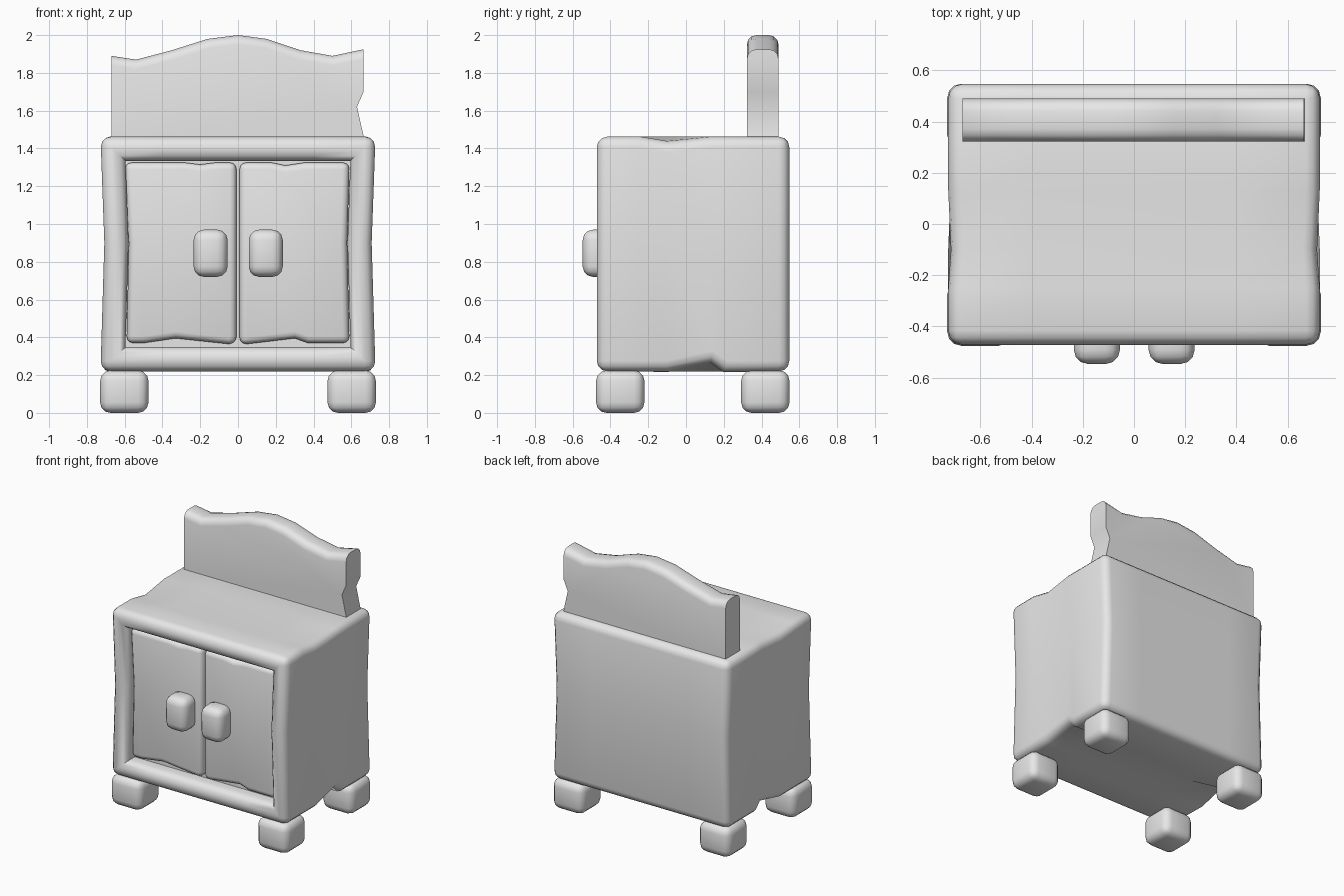
import bpy, bmesh, math
from mathutils import Vector

old = bpy.data.objects.get("Cube")
if old:
    bpy.data.objects.remove(old, do_unlink=True)

grey = bpy.data.materials.new("plain grey")
grey.use_nodes = True
COLOUR = (0.8, 0.8, 0.8, 1)
grey.diffuse_color = COLOUR
grey.node_tree.nodes["Principled BSDF"].inputs["Base Color"].default_value = COLOUR


def finish(bm, name):
    """Turn the mesh into a smooth-shaded grey object."""
    bmesh.ops.recalc_face_normals(bm, faces=bm.faces)
    mesh = bpy.data.meshes.new(name)
    bm.to_mesh(mesh)
    bm.free()
    mesh.materials.append(grey)
    obj = bpy.data.objects.new(name, mesh)
    bpy.context.collection.objects.link(obj)
    bpy.ops.object.select_all(action="DESELECT")
    obj.select_set(True)
    bpy.context.view_layer.objects.active = obj
    bpy.ops.object.shade_smooth_by_angle(angle=math.radians(45))
    return obj


def box(lo, hi):
    bm = bmesh.new()
    bmesh.ops.create_cube(bm, size=1)
    lo, hi = Vector(lo), Vector(hi)
    for v in bm.verts:
        v.co = (lo + hi) / 2 + v.co * (hi - lo)
    return bm


def round_edges(bm, width, keep=lambda e: True, segments=3):
    bmesh.ops.recalc_face_normals(bm, faces=bm.faces)
    edges = [e for e in bm.edges
             if e.calc_face_angle(0) > 0.8 and e.is_convex and keep(e)]
    bmesh.ops.bevel(bm, geom=edges, offset=width, segments=segments,
                    profile=0.5, affect="EDGES", clamp_overlap=True)


def slab(outline, y0, y1):
    """Extrude an x-z outline from y0 to y1."""
    bm = bmesh.new()
    face = bm.faces.new([bm.verts.new((x, y0, z)) for x, z in outline])
    out = bmesh.ops.extrude_face_region(bm, geom=[face])["geom"]
    for v in out:
        if isinstance(v, bmesh.types.BMVert):
            v.co.y = y1
    return bm


# Cabinet body: cut, pinched at the waist, chipped on the side edges
X, Y0, Y1, Z0, Z1 = 0.728, -0.472, 0.547, 0.22, 1.462
bm = box((-X, Y0, Z0), (X, Y1, Z1))
cuts = [((0, 0, 0.9), (0, 0, 1)), ((0.4, 0, 0), (1, 0, 0)), ((-0.4, 0, 0), (1, 0, 0))]
cuts += [((0, y, 0), (0, 1, 0)) for y in (-0.25, -0.1, 0.13, 0.2)]
for point, normal in cuts:
    bmesh.ops.bisect_plane(bm, geom=bm.verts[:] + bm.edges[:] + bm.faces[:],
                           plane_co=point, plane_no=normal)
for v in bm.verts:
    if abs(v.co.x) < X - 0.01:
        continue
    if abs(v.co.z - 0.9) < 0.01:
        v.co.x *= 0.972
    elif v.co.z > 1 and abs(v.co.y + 0.1) < 0.01:
        v.co.z -= 0.025
        v.co.x *= 0.985
    elif v.co.z < 0.5 and abs(v.co.y - 0.13) < 0.01:
        v.co.z += 0.05
        v.co.x *= 0.985

# Door opening sunk into the front
front = [f for f in bm.faces if f.calc_center_median().y < Y0 + 0.01]
bmesh.ops.inset_region(bm, faces=front, thickness=0.128, use_even_offset=True)
out = bmesh.ops.extrude_face_region(bm, geom=front)["geom"]
bmesh.ops.delete(bm, geom=[f for f in front if f.is_valid], context="FACES")
bmesh.ops.translate(bm, verts=[g for g in out if isinstance(g, bmesh.types.BMVert)],
                    vec=(0, 0.11, 0))
round_edges(bm, 0.055)
finish(bm, "cabinet_body")

# Doors with uneven top and bottom edges, and their handles
doors = {
    "right_door": [(-0.59, 0.37), (-0.5, 0.37), (-0.33, 0.395), (-0.05, 0.365), (-0.008, 0.37),
                   (-0.008, 1.325), (-0.12, 1.325), (-0.2, 1.315), (-0.28, 1.325),
                   (-0.6, 1.325), (-0.578, 0.9)],
    "left_door": [(0.008, 0.365), (0.05, 0.365), (0.3, 0.395), (0.37, 0.37), (0.59, 0.37),
                  (0.578, 0.9), (0.59, 1.325), (0.35, 1.325), (0.25, 1.31), (0.18, 1.325),
                  (0.008, 1.325)],
}
for name, outline in doors.items():
    bm = slab(outline, -0.42, -0.35)
    round_edges(bm, 0.035, lambda e: all(v.co.y < -0.4 for v in e.verts)
                or abs(e.verts[0].co.y - e.verts[1].co.y) > 0.01)
    finish(bm, name)

for name, x in (("right_handle", -0.145), ("left_handle", 0.147)):
    bm = box((x - 0.09, -0.547, 0.72), (x + 0.09, -0.38, 0.97))
    round_edges(bm, 0.055)
    finish(bm, name)

# Block feet
for side, sx in (("right", -1), ("left", 1)):
    for end, y in (("front", -0.348), ("back", 0.42)):
        x = sx * 0.602
        bm = box((x - 0.128, y - 0.128, 0), (x + 0.128, y + 0.128, 0.225))
        round_edges(bm, 0.055)
        finish(bm, f"{end}_{side}_foot")

# Backboard with a wavy rounded crest and a notch at one end
crest = [(-0.67, 1.89), (-0.54, 1.87), (-0.35, 1.92), (-0.16, 1.98), (0, 2.0),
         (0.15, 1.98), (0.33, 1.92), (0.5, 1.89), (0.665, 1.925)]
notched_end = [(0.665, 1.7), (0.63, 1.62), (0.675, 1.42), (-0.67, 1.42)]
bm = slab(crest + notched_end, 0.322, 0.49)
round_edges(bm, 0.05, lambda e: all(v.co.z > 1.8 for v in e.verts)
            and abs(e.verts[0].co.x - e.verts[1].co.x) > 0.01)
finish(bm, "backboard")
